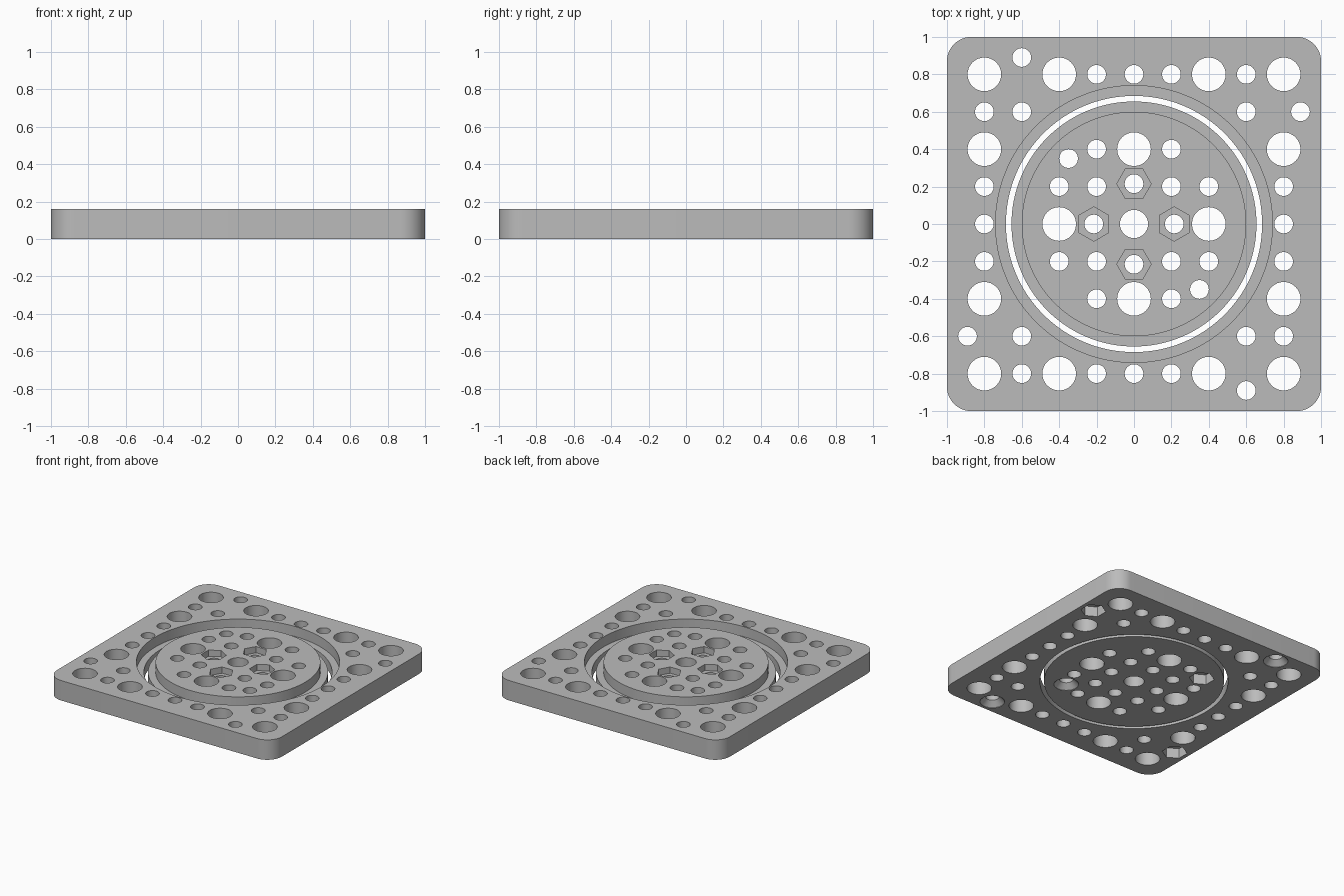
import bpy, bmesh
from math import pi, cos, sin

cube = bpy.data.objects.get("Cube")
if cube:
    bpy.data.objects.remove(cube)

T = 0.16                  # plate thickness
LEDGE = 0.08              # height of the ledges beside the ring slot
SMALL, LARGE, CENTRE, HEX = 0.05, 0.09, 0.075, 0.092
OVER = 0.02               # how far cutters stick out

grey = bpy.data.materials.new("plain grey")
grey.use_nodes = True
colour = (0.5, 0.5, 0.5, 1)
grey.diffuse_color = colour
grey.node_tree.nodes["Principled BSDF"].inputs["Base Color"].default_value = colour


def loft(bm, loops):
    """Closed solid through a stack of point loops, bottom to top."""
    rings = [[bm.verts.new(p) for p in loop] for loop in loops]
    n = len(rings[0])
    for low, high in zip(rings, rings[1:]):
        for i in range(n):
            j = (i + 1) % n
            bm.faces.new((low[i], low[j], high[j], high[i]))
    bm.faces.new(rings[0][::-1])
    bm.faces.new(rings[-1])


def turned(bm, x, y, profile, sides=32, turn=0.0):
    """Turned solid at x, y from (radius, z) pairs."""
    angles = [turn + 2 * pi * i / sides for i in range(sides)]
    loft(bm, [[(x + r * cos(a), y + r * sin(a), z) for a in angles]
              for r, z in profile])


def make_object(name, bm):
    mesh = bpy.data.meshes.new(name)
    bm.to_mesh(mesh)
    bm.free()
    obj = bpy.data.objects.new(name, mesh)
    bpy.context.collection.objects.link(obj)
    return obj


def cut(obj, bm):
    """Subtract the solids in bm from obj and bake the result."""
    cutter = make_object("cutter", bm)
    cutter.hide_render = True
    mod = obj.modifiers.new("cut", 'BOOLEAN')
    mod.operation = 'DIFFERENCE'
    mod.solver = 'EXACT'
    mod.object = cutter
    deps = bpy.context.evaluated_depsgraph_get()
    baked = bpy.data.meshes.new_from_object(obj.evaluated_get(deps))
    obj.modifiers.clear()
    obj.data = baked
    bpy.data.objects.remove(cutter)


def quarter_turns(points):
    """Repeat points four times about the centre."""
    result = []
    for x, y in points:
        result += [(x, y), (-y, x), (-x, -y), (y, -x)]
    return result


def drill(bm, points, radius):
    for x, y in points:
        turned(bm, x, y, [(radius, -OVER), (radius, T + OVER)])


def countersink(bm, x, y):
    """Screw hole with a cone opening on the underside."""
    slope = LARGE - SMALL
    turned(bm, x, y, [(LARGE, -OVER), (LARGE, 0.003), (SMALL, slope + 0.003),
                      (SMALL, T + OVER)])


def finish(obj):
    obj.data.materials.clear()
    obj.data.materials.append(grey)
    bpy.ops.object.select_all(action='DESELECT')
    obj.select_set(True)
    bpy.context.view_layer.objects.active = obj
    bpy.ops.object.shade_smooth_by_angle(angle=pi / 6)


# Square frame with rounded corners
bm = bmesh.new()
R = 0.13
outline = []
for k, (sx, sy) in enumerate([(1, 1), (-1, 1), (-1, -1), (1, -1)]):
    for i in range(13):
        a = (k + i / 12) * pi / 2
        outline.append((sx * (1 - R) + R * cos(a), sy * (1 - R) + R * sin(a)))
loft(bm, [[(x, y, z) for x, y in outline] for z in (0, T)])
frame = make_object("square_frame", bm)

# Frame opening with its ledge, and the frame holes
bm = bmesh.new()
turned(bm, 0, 0, [(0.685, -OVER), (0.685, LEDGE), (0.74, LEDGE), (0.74, T + OVER)], 128)
drill(bm, quarter_turns([(0.8, 0.8), (0.8, 0.4), (0.8, -0.4)]), LARGE)
drill(bm, quarter_turns([(0.8, 0.2), (0.8, 0), (0.8, -0.2), (0.6, 0.6), (0.6, 0.8)]), SMALL)
drill(bm, [(0.89, 0.6), (-0.89, -0.6)], SMALL)
countersink(bm, -0.6, 0.89)
countersink(bm, 0.6, -0.89)
cut(frame, bm)

# Nut pockets under the frame
bm = bmesh.new()
for s in (1, -1):
    turned(bm, 0.89 * s, 0.6 * s, [(HEX, -OVER), (HEX, 0.08)], 6, pi / 6)
cut(frame, bm)
finish(frame)

# Round disc with a stepped edge
bm = bmesh.new()
turned(bm, 0, 0, [(0.655, 0), (0.655, LEDGE), (0.6, LEDGE), (0.6, T)], 128)
disc = make_object("centre_disc", bm)

# Disc holes
bm = bmesh.new()
drill(bm, [(0, 0)], CENTRE)
drill(bm, quarter_turns([(0.4, 0)]), LARGE)
drill(bm, quarter_turns([(0.2, 0.2), (0.4, 0.2), (0.4, -0.2), (0.215, 0)]), SMALL)
drill(bm, [(-0.35, 0.35)], SMALL)
countersink(bm, 0.35, -0.35)
cut(disc, bm)

# Nut pockets on both sides of the disc
bm = bmesh.new()
turned(bm, -0.35, 0.35, [(HEX, -OVER), (HEX, 0.08)], 6, pi / 6)
for x, y in quarter_turns([(0.215, 0)]):
    turned(bm, x, y, [(HEX, T - 0.05), (HEX, T + OVER)], 6, pi / 6 if x else 0)
cut(disc, bm)
finish(disc)
